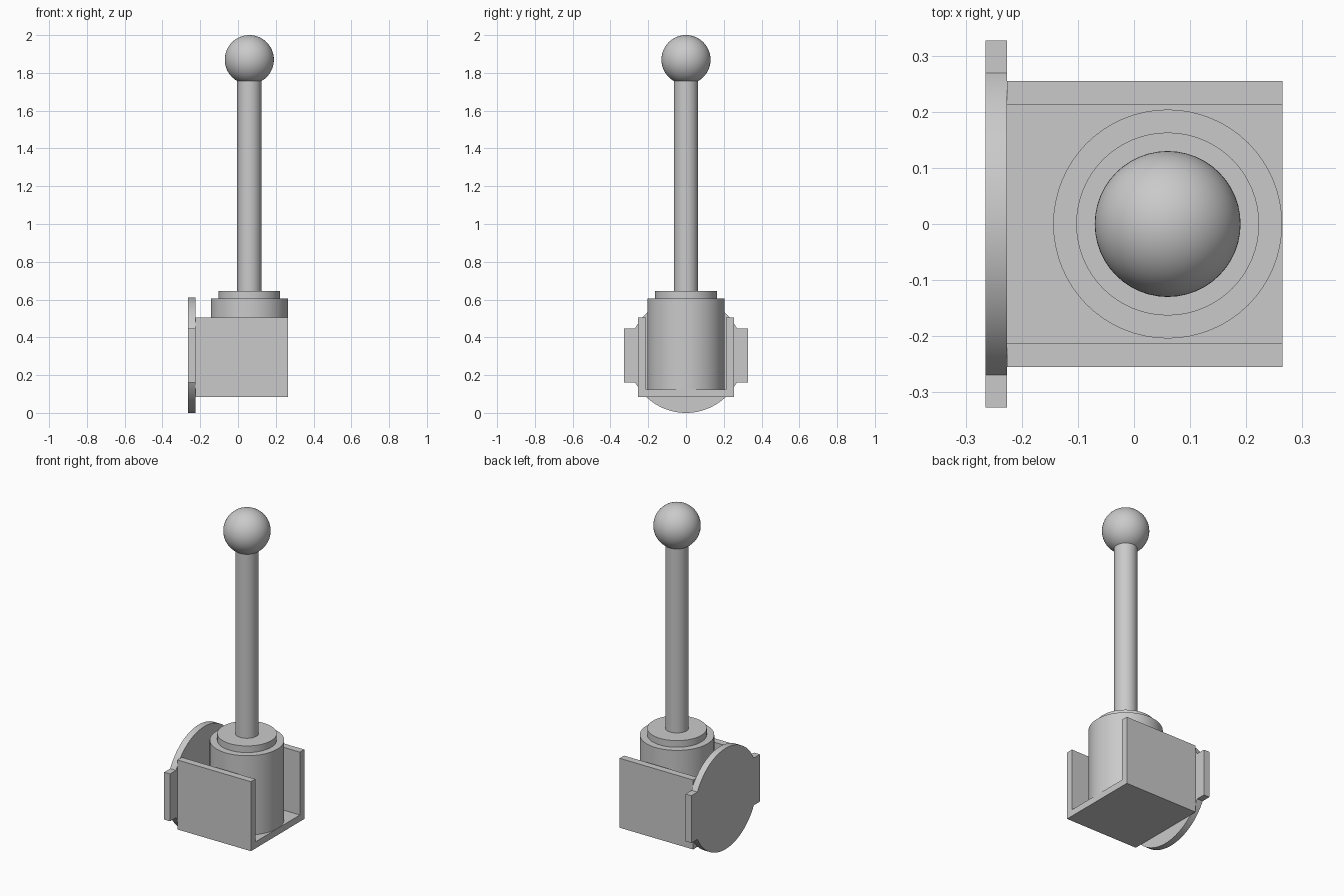
import bpy, bmesh, math

cube = bpy.data.objects.get("Cube")
if cube:
    bpy.data.objects.remove(cube, do_unlink=True)

grey = bpy.data.materials.new("plain grey")
grey.use_nodes = True
GREY = (0.59, 0.59, 0.59, 1)
grey.diffuse_color = GREY
grey.node_tree.nodes["Principled BSDF"].inputs["Base Color"].default_value = GREY

AXIS_X = 0.06  # lever centre line


def finish(name, smooth=True):
    ob = bpy.context.object
    ob.name = ob.data.name = name
    ob.data.materials.append(grey)
    if smooth:
        bpy.ops.object.shade_smooth_by_angle(angle=math.radians(30))
    return ob


def upright_cylinder(name, radius, z0, z1):
    bpy.ops.mesh.primitive_cylinder_add(
        vertices=64, radius=radius, depth=z1 - z0, location=(AXIS_X, 0, (z0 + z1) / 2))
    return finish(name)


def extruded_profile(name, profile, x0, x1, smooth):
    """Extrude a (y, z) outline along x."""
    bm = bmesh.new()
    face = bm.faces.new([bm.verts.new((x0, y, z)) for y, z in profile])
    out = bmesh.ops.extrude_face_region(bm, geom=[face])
    verts = [v for v in out["geom"] if isinstance(v, bmesh.types.BMVert)]
    bmesh.ops.translate(bm, vec=(x1 - x0, 0, 0), verts=verts)
    bmesh.ops.recalc_face_normals(bm, faces=bm.faces)
    mesh = bpy.data.meshes.new(name)
    bm.to_mesh(mesh)
    bm.free()
    ob = bpy.data.objects.new(name, mesh)
    bpy.context.collection.objects.link(ob)
    bpy.ops.object.select_all(action="DESELECT")
    ob.select_set(True)
    bpy.context.view_layer.objects.active = ob
    return finish(name, smooth)


# U-shaped bracket, open at the top and the +x end
half = [(0.255, 0.085), (0.255, 0.505), (0.213, 0.505), (0.213, 0.125)]
bracket = half + [(-y, z) for y, z in reversed(half)]
extruded_profile("bracket", bracket, -0.226, 0.265, False)

# Round mounting plate with a square tab on each side
R, TAB_Y, TAB_H = 0.305, 0.327, 0.143
start = math.asin(TAB_H / R)
STEPS = 40
arc = [start + (math.pi - 2 * start) * i / STEPS for i in range(STEPS + 1)]
upper = [(R * math.cos(a), R * math.sin(a)) for a in arc]
outline = [(TAB_Y, TAB_H)] + upper + [(-TAB_Y, TAB_H)]
outline += [(-y, -z) for y, z in outline]
extruded_profile("mounting_plate", [(y, z + R) for y, z in outline], -0.265, -0.226, True)

# Lever body, collar and rod
upright_cylinder("lever_body", 0.204, 0.125, 0.605)
upright_cylinder("collar", 0.163, 0.605, 0.645)
upright_cylinder("lever_rod", 0.064, 0.645, 1.8)

# Ball knob
bpy.ops.mesh.primitive_uv_sphere_add(
    segments=48, ring_count=32, radius=0.13, location=(AXIS_X, 0, 1.87))
finish("ball_knob")
